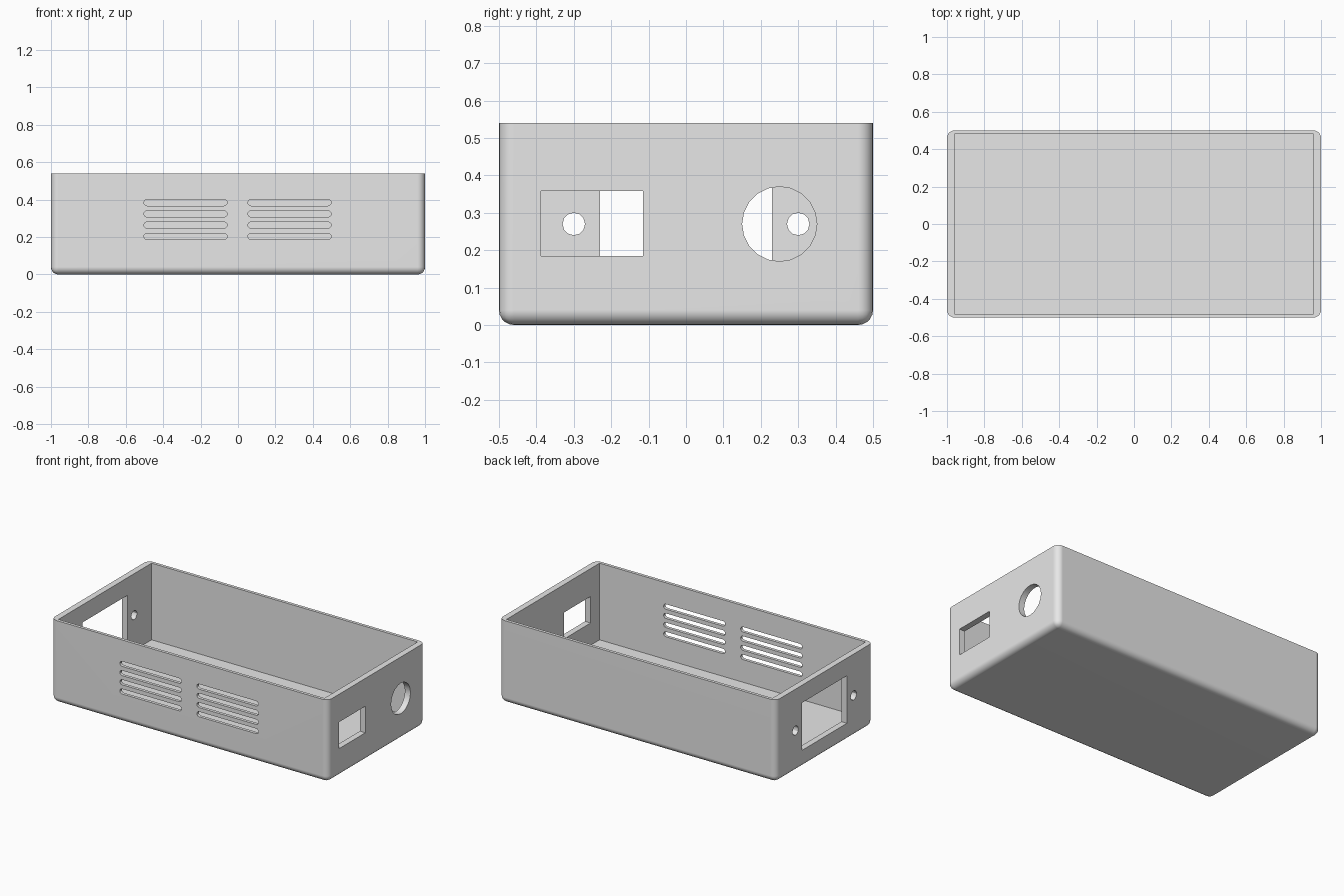
import bpy, bmesh
from math import pi, sin, cos
from mathutils import Vector

if "Cube" in bpy.data.objects:
    bpy.data.objects.remove(bpy.data.objects["Cube"], do_unlink=True)

LENGTH, DEPTH, HEIGHT = 2.0, 1.0, 0.54
END_WALL, SIDE_WALL, FLOOR = 0.04, 0.02, 0.04
PORT_Z = 0.27

grey = bpy.data.materials.new("light grey plastic")
grey.use_nodes = True
grey.diffuse_color = (0.8, 0.8, 0.8, 1)
grey.node_tree.nodes["Principled BSDF"].inputs["Base Color"].default_value = (0.8, 0.8, 0.8, 1)


def add_object(name, bm):
    bmesh.ops.recalc_face_normals(bm, faces=bm.faces)
    mesh = bpy.data.meshes.new(name)
    bm.to_mesh(mesh)
    bm.free()
    mesh.materials.append(grey)
    obj = bpy.data.objects.new(name, mesh)
    bpy.context.collection.objects.link(obj)
    return obj


def prism(bm, profile, axis, start, end):
    """Extrude a (horizontal, z) profile along x or y."""
    def place(p, d):
        return (d, p[0], p[1]) if axis == "x" else (p[0], d, p[1])
    face = bm.faces.new([bm.verts.new(place(p, start)) for p in profile])
    moved = bmesh.ops.extrude_face_region(bm, geom=[face])["geom"]
    shift = Vector(place((0, 0), end - start))
    bmesh.ops.translate(bm, verts=[g for g in moved if isinstance(g, bmesh.types.BMVert)], vec=shift)


def rectangle(a0, a1, z0, z1):
    return [(a0, z0), (a1, z0), (a1, z1), (a0, z1)]


def circle(a, z, r, sides):
    return [(a + r * cos(2 * pi * i / sides), z + r * sin(2 * pi * i / sides)) for i in range(sides)]


def slot(a0, a1, z, r, steps=6):
    ends = [(a1 - r, -pi / 2), (a0 + r, pi / 2)]
    return [(c + r * cos(t + pi * i / steps), z + r * sin(t + pi * i / steps))
            for c, t in ends for i in range(steps + 1)]


# Outer shell, rounded everywhere except the open rim
bm = bmesh.new()
bmesh.ops.create_cube(bm, size=1)
bmesh.ops.scale(bm, verts=bm.verts, vec=(LENGTH, DEPTH, HEIGHT))
bmesh.ops.translate(bm, verts=bm.verts, vec=(0, 0, HEIGHT / 2))
rounded = [e for e in bm.edges if min(v.co.z for v in e.verts) < 0.01]
bmesh.ops.bevel(bm, geom=rounded, offset=0.04, segments=5, profile=0.5, affect="EDGES")
box = add_object("enclosure_box", bm)

# Inner cavity
bm = bmesh.new()
half_x, half_y = LENGTH / 2 - END_WALL, DEPTH / 2 - SIDE_WALL
prism(bm, rectangle(-half_x, half_x, FLOOR, HEIGHT + 0.1), "y", -half_y, half_y)
cavity = add_object("cavity_cutter", bm)

# Openings: front vents, ports in the +x end, socket and screw holes in the -x end
bm = bmesh.new()
for row in range(4):
    z = 0.204 + 0.06 * row
    for x0, x1 in ((-0.503, -0.058), (0.053, 0.498)):
        prism(bm, slot(x0, x1, z, 0.0165), "y", -0.6, -0.4)
prism(bm, rectangle(-0.387, -0.115, 0.185, 0.358), "x", 0.9, 1.1)
prism(bm, circle(0.25, PORT_Z, 0.1, 20), "x", 0.9, 1.1)
prism(bm, rectangle(-0.23, 0.23, PORT_Z - 0.155, PORT_Z + 0.155), "x", -1.1, -0.9)
for side in (-1, 1):
    prism(bm, circle(side * 0.3, PORT_Z, 0.03, 12), "x", -1.1, -0.9)
openings = add_object("openings_cutter", bm)

# Cut and finish
bpy.ops.object.select_all(action="DESELECT")
bpy.context.view_layer.objects.active = box
box.select_set(True)
for cutter in (cavity, openings):
    cutter.hide_render = True
    mod = box.modifiers.new("cut", "BOOLEAN")
    mod.operation = "DIFFERENCE"
    mod.solver = "EXACT"
    mod.object = cutter
    bpy.ops.object.modifier_apply(modifier=mod.name)
    bpy.data.objects.remove(cutter, do_unlink=True)

bpy.ops.object.shade_smooth_by_angle()
weighted = box.modifiers.new("flat walls", "WEIGHTED_NORMAL")
weighted.keep_sharp = True
